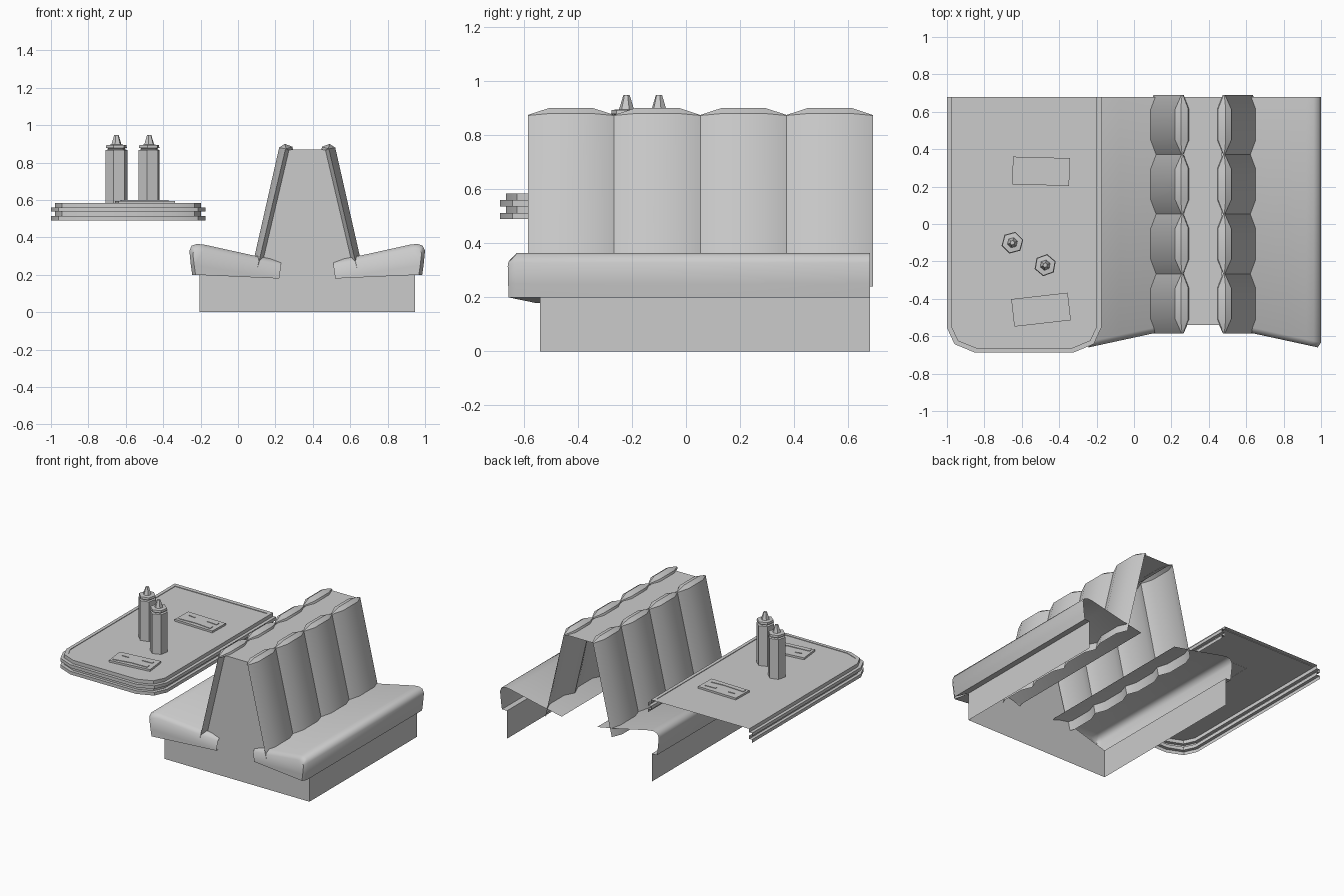
import bpy, bmesh, math
from mathutils import Vector, Matrix

if "Cube" in bpy.data.objects:
    bpy.data.objects.remove(bpy.data.objects["Cube"])

grey = bpy.data.materials.new("plain_grey")
grey.diffuse_color = (0.6, 0.6, 0.6, 1)
grey.use_nodes = True
grey.node_tree.nodes["Principled BSDF"].inputs["Base Color"].default_value = grey.diffuse_color

CX = 0.37      # centre line of the double bench
BACK = 0.68    # open rear end
FRONT = -0.54  # front panel


def sheet(bm, rows):
    """Quads between successive rows of points."""
    vs = [[bm.verts.new(p) for p in r] for r in rows]
    for a, b in zip(vs, vs[1:]):
        for i in range(len(a) - 1):
            bm.faces.new((a[i], a[i + 1], b[i + 1], b[i]))


def poly(bm, pts):
    bm.faces.new([bm.verts.new(p) for p in pts])


def finish(name, bm, ref, smooth=35):
    """Weld, make normals face away from a line along y at ref=(x, z)."""
    bmesh.ops.remove_doubles(bm, verts=bm.verts, dist=0.0005)
    bmesh.ops.dissolve_degenerate(bm, edges=bm.edges, dist=0.0004)
    bmesh.ops.recalc_face_normals(bm, faces=bm.faces)
    vote = 0
    for f in bm.faces:
        c = f.calc_center_median()
        r = Vector((ref[0], max(-0.4, min(0.6, c.y)), ref[1]))
        vote += f.calc_area() * f.normal.dot(c - r)
    if vote < 0:
        bmesh.ops.reverse_faces(bm, faces=bm.faces)
    for f in bm.faces:
        f.smooth = True
    for e in bm.edges:
        e.smooth = e.is_manifold and e.calc_face_angle(0) < math.radians(smooth)
    me = bpy.data.meshes.new(name)
    bm.to_mesh(me)
    bm.free()
    me.materials.append(grey)
    ob = bpy.data.objects.new(name, me)
    bpy.context.collection.objects.link(ob)
    return ob


# Base: front panel, two side panels and the strip between the backs
bm = bmesh.new()
half = [(0.575, 0), (0.575, 0.2), (0.3, 0.28), (0.255, 0.3), (0.1, 0.87)]
poly(bm, [(CX + u, FRONT, z) for u, z in half] +
     [(CX - u, FRONT, z) for u, z in reversed(half)])
for s in (1, -1):
    sheet(bm, [[(CX + s * 0.575, y, z) for z in (0, 0.2)] for y in (FRONT, BACK)])
sheet(bm, [[(CX + u, y, 0.87) for u in (-0.1, 0.1)] for y in (FRONT, BACK)])
finish("bench_base", bm, (CX, 0.4))


def seat(name, s):
    prof = [(0.14, 0.275), (0.3, 0.306), (0.45, 0.339), (0.55, 0.361), (0.59, 0.365),
            (0.618, 0.355), (0.63, 0.328), (0.622, 0.25), (0.615, 0.2)]

    def yf(u):
        return -0.555 - 0.217 * (u - 0.13)

    P = lambda u, y, z: (CX + s * u, y, z)
    bm = bmesh.new()
    full = [P(u, BACK, z) for u, z in prof]
    edge = [P(u, yf(u) + 0.03, z) for u, z in prof]
    inner = []
    for i, (u, z) in enumerate(prof):
        v = u - 0.018 if u > 0.56 else u
        w = z - (0.025 if i < 6 else 0.012 if i == 6 else 0)
        inner.append(P(v, yf(v), w))
    sheet(bm, [full, edge, inner])
    # front cap, and the lips under the side and front
    low = P(0.15, yf(0.15), 0.18)
    poly(bm, inner + [low])
    sheet(bm, [[full[-1], P(0.575, BACK, 0.2)], [edge[-1], P(0.575, FRONT, 0.2)]])
    sheet(bm, [[inner[-1], low], [P(0.575, FRONT, 0.2), P(0.15, FRONT, 0.18)]])
    finish(name, bm, (CX + s * 0.4, 0.22), 50)


def backrest(name, s):
    bulge = [(0.295, 0.24), (0.15, 0.88), (0.12, 0.9), (0.08, 0.885), (0.075, 0.868)]
    valley = [(0.265, 0.24), (0.116, 0.873), (0.113, 0.875), (0.109, 0.874), (0.105, 0.868)]
    bm = bmesh.new()
    y0, step = -0.585, 0.319
    rows = [[(CX + s * (u - 0.02), FRONT, z) for u, z in valley]]  # end return
    for k in range(4):
        for t, prof in ((0, valley), (0.24, bulge), (0.76, bulge)):
            rows.append([(CX + s * u, y0 + (k + t) * step, z) for u, z in prof])
    rows.append([(CX + s * u, y0 + 4 * step, z) for u, z in valley])
    sheet(bm, rows)
    finish(name, bm, (CX, 0.4), 32)


for side, s in (("right", 1), ("left", -1)):
    seat(side + "_seat", s)
    backrest(side + "_padded_back", s)


# Table top: ribbed rim, open at the rear, with a slightly sunk panel
TX, W = -0.5875, 0.4125


def outline(d, z, yb=BACK):
    h = [(W - d, yb), (W - d, -0.555 + 0.3 * d), (W - 0.04 - 0.85 * d, -0.642 + 0.75 * d),
         (W - 0.15 - 0.4 * d, -0.688 + d)]
    return [(TX - x, y, z) for x, y in h] + [(TX + x, y, z) for x, y in reversed(h)]


bm = bmesh.new()
rim = [(0, 0.49), (0, 0.513), (0.022, 0.513), (0.022, 0.537), (0, 0.537), (0, 0.56),
       (0.022, 0.56), (0.022, 0.585)]
rings = [outline(d, z) for d, z in rim] + [outline(0.046, z, 0.65) for z in (0.585, 0.581)]
sheet(bm, rings)
sheet(bm, [[r[0], r[-1]] for r in rings[-3:]])
poly(bm, rings[-1])
finish("table_top", bm, (TX, 0.4))

# Squeeze bottles
for i, (x, y, rot) in enumerate(((-0.65, -0.10, 15), (-0.475, -0.22, 20))):
    bm = bmesh.new()
    rows = []
    for r, z in ((0.06, 0.58), (0.06, 0.866), (0.047, 0.87), (0.047, 0.876),
                 (0.058, 0.878), (0.056, 0.893), (0.028, 0.896), (0.012, 0.948)):
        a = [math.radians(rot + 60 * k) for k in range(7)]
        rows.append([(x + r * math.cos(t), y + r * math.sin(t), z) for t in a])
    sheet(bm, rows)
    poly(bm, rows[-1][:6])
    ob = finish("squeeze_bottle_%d" % (i + 1), bm, (x, 0.7), 20)

# Menus: thin cards with raised details
card = [(-0.152, -0.074), (0.152, -0.074), (0.152, 0.074), (-0.152, 0.074)]
strip = [(-0.135, -0.055), (0, -0.045), (0.12, -0.055), (0.12, -0.025), (0.02, -0.035),
         (-0.135, -0.03)]
chip = [(0.04, 0.02), (0.12, 0.015), (0.12, 0.04), (0.04, 0.035)]
tick = [(-0.11, 0.025), (-0.06, 0.02), (-0.06, 0.03)]
for i, (x, y, rot) in enumerate(((-0.497, 0.282, -1.5), (-0.497, -0.458, 6.5))):
    bm = bmesh.new()
    M = Matrix.Translation((x, y, 0)) @ Matrix.Rotation(math.radians(rot), 4, 'Z')
    for shape, z0, z1 in ((card, 0.58, 0.595), (strip, 0.595, 0.599),
                          (chip, 0.595, 0.599), (tick, 0.595, 0.599)):
        lo = [M @ Vector((u, v, z0)) for u, v in shape]
        hi = [M @ Vector((u, v, z1)) for u, v in shape]
        sheet(bm, [lo + lo[:1], hi + hi[:1]])
        poly(bm, hi)
    finish("menu_card_%d" % (i + 1), bm, (x, 0.5), 20)
